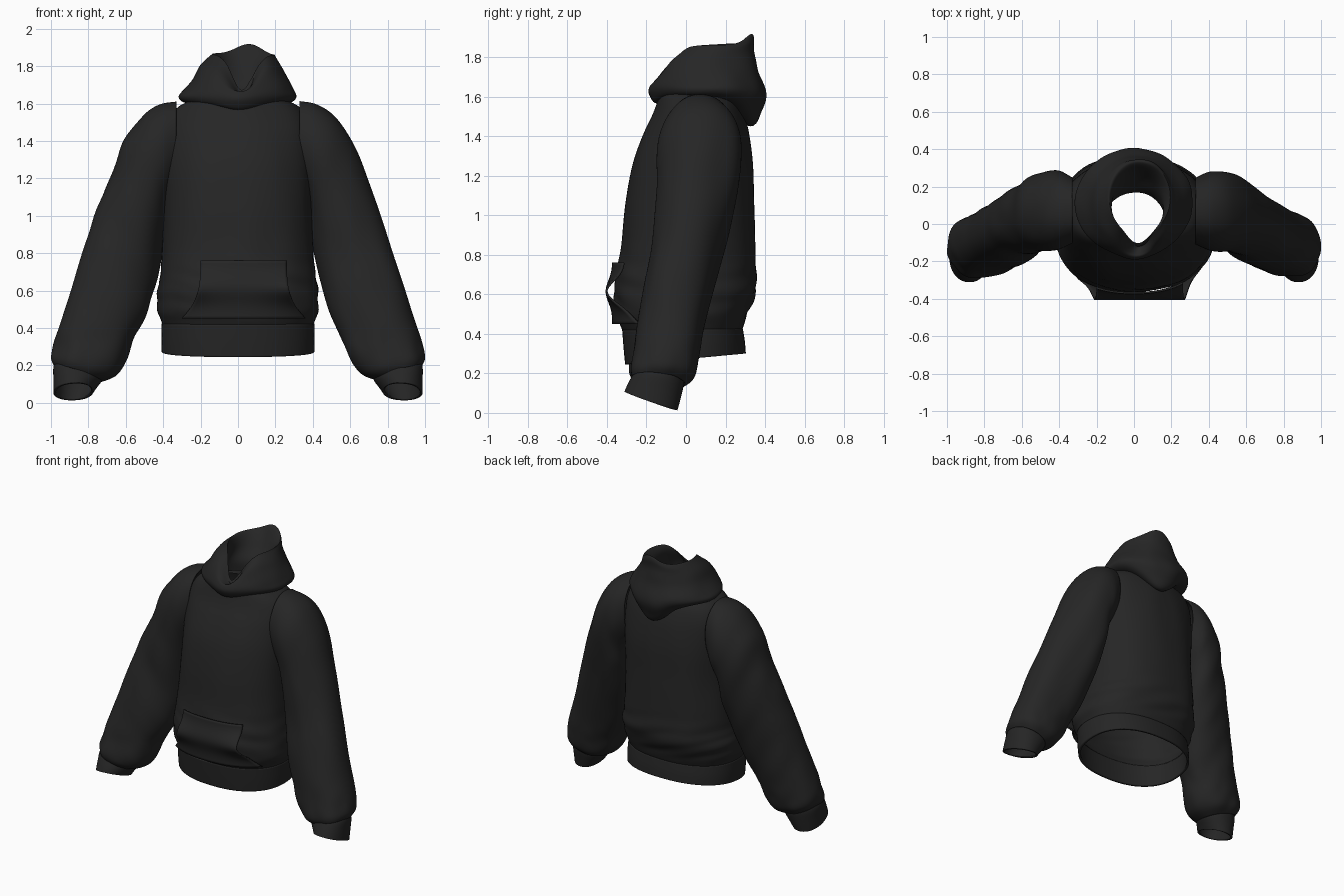
import bpy, bmesh, math
from mathutils import Vector, noise

if "Cube" in bpy.data.objects:
    bpy.data.objects.remove(bpy.data.objects["Cube"])

cloth = bpy.data.materials.new("black cloth")
cloth.diffuse_color = (0.019, 0.019, 0.019, 1)
cloth.use_nodes = True
cloth.node_tree.nodes["Principled BSDF"].inputs["Base Color"].default_value = cloth.diffuse_color


def finish(name, bm, thick, wrinkle):
    """Add soft folds along the normals, then make a smooth object."""
    bmesh.ops.recalc_face_normals(bm, faces=bm.faces)
    bm.normal_update()
    if wrinkle:
        moves = [v.normal * wrinkle(v.co) for v in bm.verts]
        for v, m in zip(bm.verts, moves):
            v.co += m
    me = bpy.data.meshes.new(name)
    bm.to_mesh(me)
    bm.free()
    me.materials.append(cloth)
    ob = bpy.data.objects.new(name, me)
    bpy.context.collection.objects.link(ob)
    if thick:
        mod = ob.modifiers.new("thickness", "SOLIDIFY")
        mod.thickness, mod.offset = thick, 0
    bpy.ops.object.select_all(action="DESELECT")
    ob.select_set(True)
    bpy.context.view_layer.objects.active = ob
    bpy.ops.object.shade_smooth_by_angle(angle=math.radians(50))
    return ob


def level(cx, hx, y0, y1, zf, zb, notch=0, tip=0):
    """Roughly horizontal ring: centre, u axis, v axis, front notch, back tip."""
    return (cx, (y0 + y1) / 2, (zf + zb) / 2, hx, 0, 0,
            0, (y1 - y0) / 2, (zb - zf) / 2, notch, tip)


def limb(ox, oz, ix, iz, y0, y1, tilt=0):
    """Sleeve ring from its outer and inner outline points."""
    return ((ox + ix) / 2, (y0 + y1) / 2, (oz + iz) / 2, (ox - ix) / 2, 0, (oz - iz) / 2,
            0, (y1 - y0) / 2, tilt, 0, 0)


def catmull(rings, steps):
    out = []
    for i in range(len(rings) - 1):
        a, b, c, d = (rings[max(0, min(len(rings) - 1, i + k))] for k in (-1, 0, 1, 2))
        for s in range(steps):
            t = s / steps
            out.append([q + t * (r - p) / 2 + t * t * (p - 2.5 * q + 2 * r - d_ / 2)
                        + t ** 3 * (1.5 * (q - r) + (d_ - p) / 2)
                        for p, q, r, d_ in zip(a, b, c, d)])
    return out + [rings[-1]]


def loft(name, rings, side=1, power=2.0, thick=0.012, wrinkle=None, steps=6, seg=80):
    bm = bmesh.new()
    loops = []
    sq = lambda a: math.copysign(abs(a) ** (2 / power), a)
    for r in catmull(rings, steps):
        c, u, w = Vector(r[0:3]), Vector(r[3:6]), Vector(r[6:9])
        loop = []
        for k in range(seg):
            a = 2 * math.pi * k / seg
            p = c + u * sq(math.cos(a)) + w * sq(math.sin(a))
            front = math.exp(-((a - 1.5 * math.pi) / 0.5) ** 2)
            back = math.exp(-((a - 0.5 * math.pi + 0.15) / 0.55) ** 2)
            p.z += r[10] * back - r[9] * front
            p.y -= 0.3 * r[9] * front
            p.x *= side
            loop.append(bm.verts.new(p))
        loops.append(loop)
    for a, b in zip(loops, loops[1:]):
        for k in range(seg):
            n = (k + 1) % seg
            bm.faces.new((a[k], a[n], b[n], b[k]))
    return finish(name, bm, thick, wrinkle)


# Fold patterns
def body_folds(p):
    low = math.exp(-((p.z - 0.6) / 0.16) ** 2)
    fade = min(1, max(0, (p.z - 0.44) / 0.06))
    return fade * (0.013 * low * noise.noise(Vector((p.x * 3, p.y * 3, p.z * 15 + p.x * 4)))
                   + 0.008 * noise.noise(Vector((p.x * 6, p.y * 6, p.z * 2))))


def sleeve_folds(p):
    low = math.exp(-((p.z - 0.27) / 0.12) ** 2)
    return (0.012 * noise.noise(Vector((p.x * 5, p.y * 6, p.z * 4 + p.x * 5)))
            + 0.010 * low * noise.noise(Vector((p.x * 11, p.y * 11, p.z * 7))))


def hood_folds(p):
    return 0.008 * noise.noise(Vector((p.x * 7, p.y * 7, p.z * 9)))


# Torso, open at the hem and the neck
loft("torso", [
    level(0, 0.395, -0.31, 0.275, 0.41, 0.42),
    level(0, 0.405, -0.325, 0.285, 0.44, 0.44),
    level(0, 0.425, -0.345, 0.305, 0.50, 0.50),
    level(0, 0.425, -0.355, 0.345, 0.60, 0.60),
    level(0, 0.41, -0.345, 0.35, 0.70, 0.70),
    level(0, 0.40, -0.32, 0.345, 0.85, 0.85),
    level(0, 0.39, -0.30, 0.34, 1.05, 1.05),
    level(0, 0.39, -0.262, 0.335, 1.25, 1.25),
    level(0, 0.385, -0.21, 0.315, 1.40, 1.40),
    level(0, 0.37, -0.165, 0.29, 1.50, 1.50),
    level(0, 0.33, -0.14, 0.26, 1.57, 1.57),
    level(0, 0.25, -0.13, 0.21, 1.615, 1.615),
    level(0, 0.17, -0.122, 0.175, 1.63, 1.63),
], power=2.3, wrinkle=body_folds)

# Ribbed hem band
loft("hem_band", [
    level(0, 0.40, -0.30, 0.295, 0.245, 0.30),
    level(0, 0.402, -0.308, 0.29, 0.33, 0.36),
    level(0, 0.40, -0.315, 0.28, 0.42, 0.425),
], power=2.3, thick=0.016)

# Front pocket: a panel standing off the torso, open at both sides
bm = bmesh.new()
nu, nv = 32, 20
grid = []
for j in range(nv + 1):
    v = j / nv
    z, half = 0.45 + 0.31 * v, 0.23 + 0.10 * (1 - v) ** 3
    row = []
    for i in range(nu + 1):
        x = 0.03 + half * (2 * i / nu - 1)
        y = -0.018 - 0.01 - 0.34 * (1 - min(0.95, abs(x) / 0.42) ** 2.3) ** (1 / 2.3)
        w = math.exp(-((z - 0.615) / 0.075) ** 2)
        row.append(bm.verts.new((x, y + (-0.402 - y) * w, z)))
    grid.append(row)
for j in range(nv):
    for i in range(nu):
        bm.faces.new((grid[j][i], grid[j][i + 1], grid[j + 1][i + 1], grid[j + 1][i]))
finish("front_pocket", bm, 0.01, None)

# Sleeves and cuffs
sleeve = [
    limb(0.33, 1.61, 0.33, 1.17, -0.10, 0.24),
    limb(0.42, 1.585, 0.375, 1.10, -0.13, 0.275),
    limb(0.52, 1.52, 0.39, 1.03, -0.14, 0.275),
    limb(0.615, 1.37, 0.395, 0.93, -0.14, 0.26),
    limb(0.69, 1.18, 0.41, 0.82, -0.15, 0.225),
    limb(0.775, 0.96, 0.44, 0.66, -0.17, 0.175),
    limb(0.85, 0.73, 0.485, 0.50, -0.21, 0.125),
    limb(0.92, 0.50, 0.55, 0.36, -0.245, 0.085),
    limb(0.975, 0.35, 0.60, 0.235, -0.265, 0.06),
    limb(0.995, 0.25, 0.66, 0.155, -0.275, 0.04, -0.01),
    limb(0.98, 0.205, 0.73, 0.125, -0.265, -0.01, -0.015),
]
cuff = [
    limb(0.965, 0.22, 0.73, 0.14, -0.255, -0.02, -0.015),
    limb(0.98, 0.19, 0.735, 0.12, -0.27, -0.02, -0.02),
    limb(0.98, 0.12, 0.76, 0.09, -0.29, -0.035, -0.035),
    limb(0.98, 0.055, 0.78, 0.065, -0.305, -0.05, -0.045),
]
for label, side in (("right", 1), ("left", -1)):
    loft(label + "_sleeve", sleeve, side, 2.15, wrinkle=sleeve_folds)
    loft(label + "_cuff", cuff, side, 2.1, thick=0.014)

# Hood: collar roll, drooping back, peaked rim and inner lining
loft("hood", [
    level(0, 0.20, -0.11, 0.20, 1.60, 1.58, 0.03, -0.06),
    level(0, 0.285, -0.145, 0.33, 1.61, 1.60, 0.04, -0.15),
    level(0, 0.315, -0.165, 0.385, 1.64, 1.63, 0.04, -0.11),
    level(0.005, 0.295, -0.17, 0.405, 1.68, 1.67, 0.05, -0.06),
    level(0.01, 0.25, -0.15, 0.365, 1.74, 1.745, 0.08, 0),
    level(0.015, 0.215, -0.115, 0.345, 1.80, 1.81, 0.14, 0.02),
    level(0.025, 0.18, -0.07, 0.345, 1.845, 1.855, 0.19, 0.04),
    level(0.03, 0.16, -0.05, 0.325, 1.86, 1.865, 0.20, 0.045),
    level(0.02, 0.14, -0.06, 0.25, 1.82, 1.80, 0.15, 0),
    level(0.01, 0.15, -0.10, 0.18, 1.72, 1.70, 0.07, 0),
    level(0.005, 0.16, -0.118, 0.172, 1.62, 1.62, 0, 0),
], thick=0, wrinkle=hood_folds)
